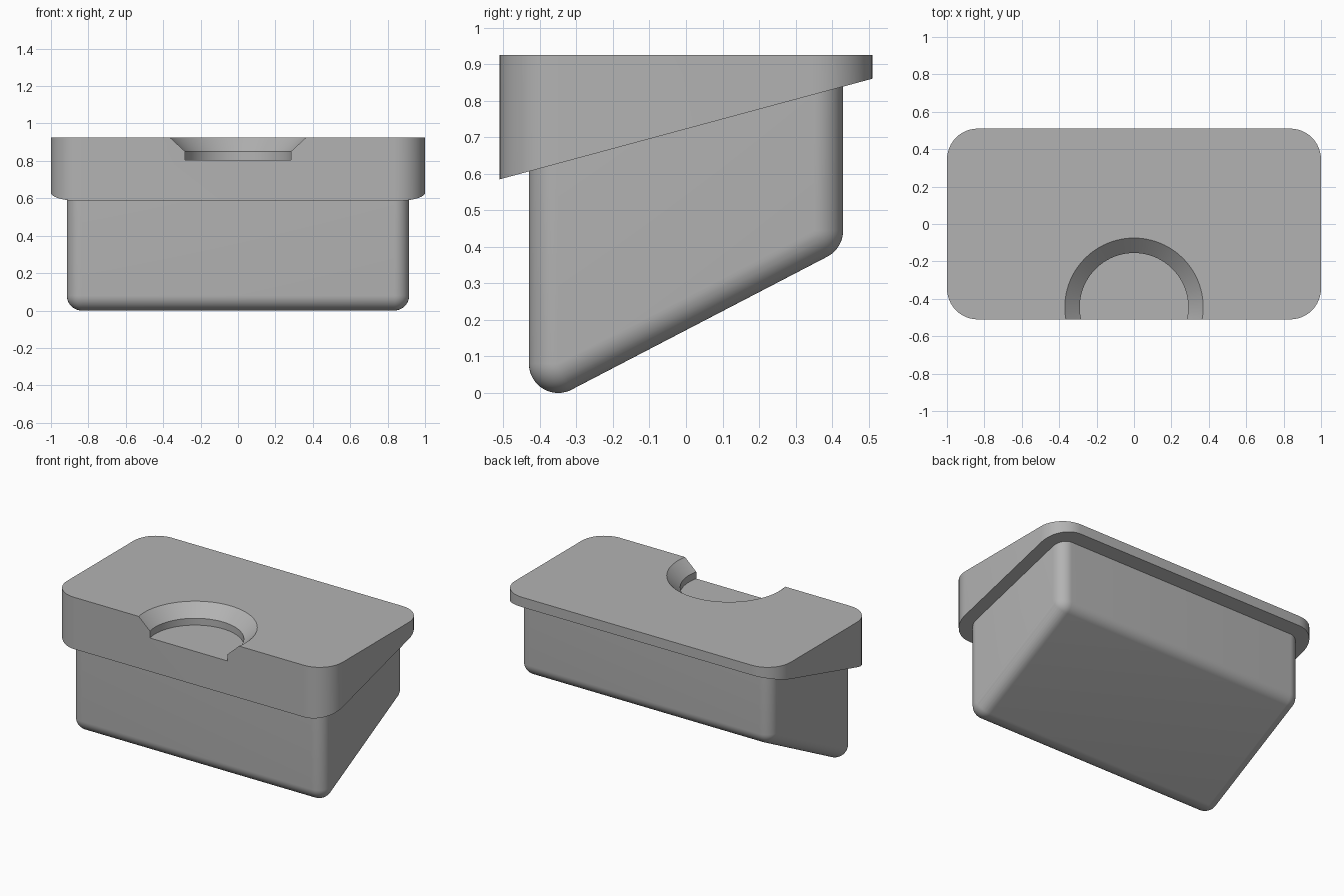
import bpy, bmesh, math
from mathutils import Vector, Matrix

cube = bpy.data.objects.get("Cube")
if cube:
    bpy.data.objects.remove(cube, do_unlink=True)

grey = bpy.data.materials.new("plain grey")
grey.use_nodes = True
colour = (0.45, 0.45, 0.45, 1)
grey.diffuse_color = colour
grey.node_tree.nodes["Principled BSDF"].inputs["Base Color"].default_value = colour


def finish(name, bm):
    bmesh.ops.recalc_face_normals(bm, faces=bm.faces)
    mesh = bpy.data.meshes.new(name)
    bm.to_mesh(mesh)
    bm.free()
    mesh.materials.append(grey)
    obj = bpy.data.objects.new(name, mesh)
    bpy.context.collection.objects.link(obj)
    return obj


def activate(obj):
    bpy.ops.object.select_all(action='DESELECT')
    obj.select_set(True)
    bpy.context.view_layer.objects.active = obj


def rounded_rect(hx, hy, r, steps=12):
    pts = []
    for i, (sx, sy) in enumerate([(1, 1), (-1, 1), (-1, -1), (1, -1)]):
        for k in range(steps + 1):
            a = math.pi / 2 * (i + k / steps)
            pts.append((sx * (hx - r) + r * math.cos(a), sy * (hy - r) + r * math.sin(a)))
    return pts


def lid_underside(y):
    return 0.7225 + 0.27 * y


# Lid: flat top, sloping underside, rounded corners
TOP = 0.925
bm = bmesh.new()
outline = rounded_rect(1.0, 0.51, 0.165)
upper = [bm.verts.new((x, y, TOP)) for x, y in outline]
lower = [bm.verts.new((x, y, lid_underside(y))) for x, y in outline]
bm.faces.new(upper)
bm.faces.new(lower[::-1])
for i in range(len(outline)):
    j = (i + 1) % len(outline)
    bm.faces.new((upper[i], lower[i], lower[j], upper[j]))
lid = finish("lid", bm)

# Round recess with a flared rim, open at the front
bm = bmesh.new()
profile = [(0, 0.805), (0.29, 0.805), (0.29, 0.85), (0.45, 1.0), (0, 1.0)]
verts = [bm.verts.new((r, 0, z)) for r, z in profile]
edges = [bm.edges.new(pair) for pair in zip(verts, verts[1:])]
bmesh.ops.spin(bm, geom=verts + edges, cent=(0, 0, 0), axis=(0, 0, 1),
               angle=2 * math.pi, steps=96)
bmesh.ops.remove_doubles(bm, verts=bm.verts, dist=1e-4)
bmesh.ops.translate(bm, verts=bm.verts, vec=(0, -0.445, 0))
cutter = finish("recess_cutter", bm)
cutter.hide_render = True

activate(lid)
cut = lid.modifiers.new("recess", 'BOOLEAN')
cut.operation = 'DIFFERENCE'
cut.solver = 'EXACT'
cut.object = cutter
bpy.ops.object.modifier_apply(modifier=cut.name)
bpy.data.objects.remove(cutter, do_unlink=True)

# Body: hull of four corner spheres and a rim tucked into the lid
R, HX, HY = 0.08, 0.915, 0.43
bm = bmesh.new()
for sx in (-1, 1):
    for sy in (-1, 1):
        y = sy * (HY - R)
        centre = Vector((sx * (HX - R), y, R + 0.52 * (y + HY - R)))
        bmesh.ops.create_uvsphere(bm, u_segments=48, v_segments=24, radius=R,
                                  matrix=Matrix.Translation(centre))
for x, y in rounded_rect(HX, HY, R):
    bm.verts.new((x, y, lid_underside(y) + 0.02))
hull = bmesh.ops.convex_hull(bm, input=bm.verts)
inner = {g for g in hull["geom_interior"] + hull["geom_unused"]
         if isinstance(g, bmesh.types.BMVert)}
bmesh.ops.delete(bm, geom=list(inner), context='VERTS')
bmesh.ops.dissolve_limit(bm, angle_limit=math.radians(0.3), verts=bm.verts, edges=bm.edges)
body = finish("body", bm)

# Smooth rounded areas, keep the crisp edges
for obj in (lid, body):
    activate(obj)
    bpy.ops.object.shade_smooth_by_angle(angle=math.radians(25))
